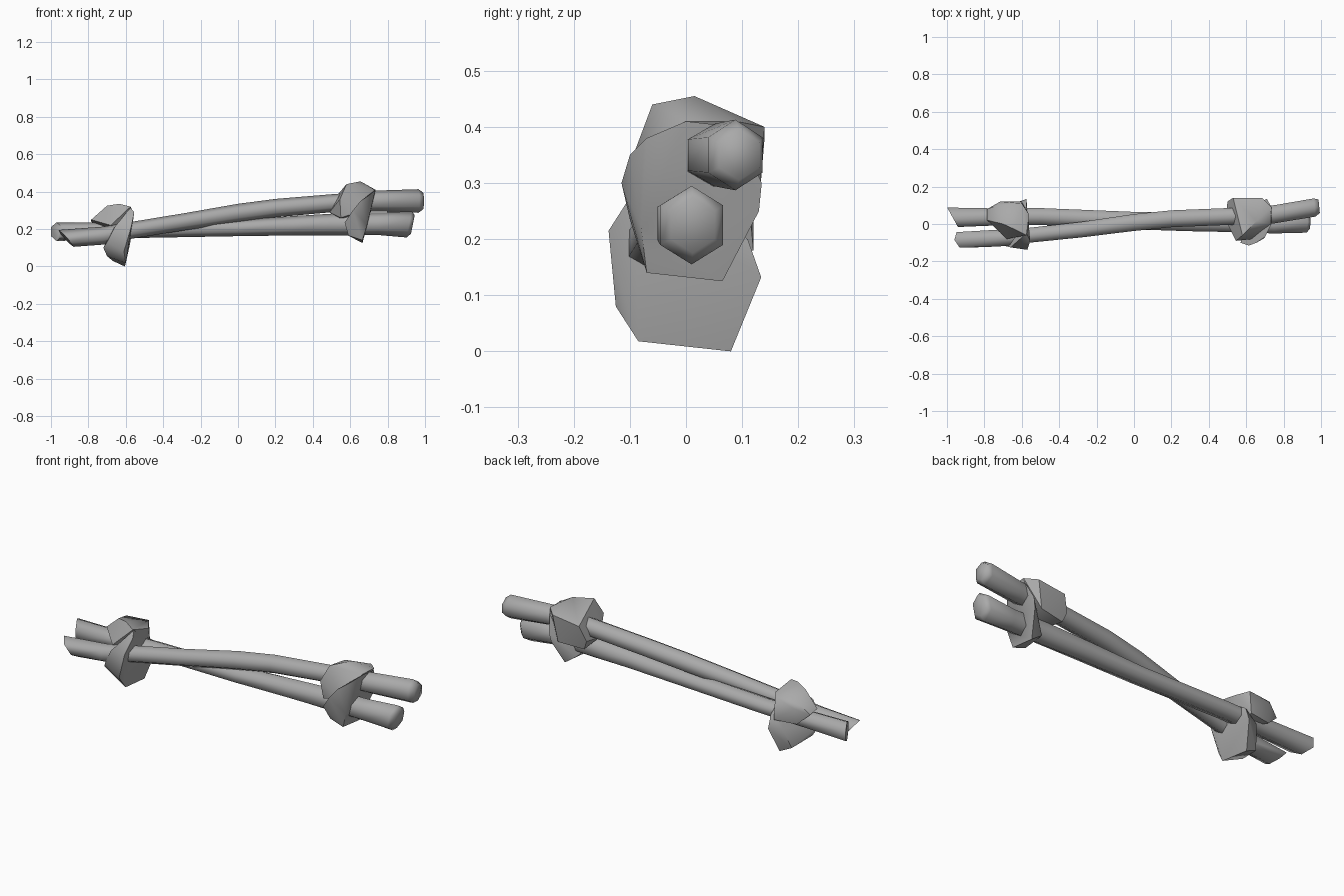
import bpy, bmesh, math

grey = bpy.data.materials.new("plain grey")
grey.diffuse_color = (0.4, 0.4, 0.4, 1)


def finish(name, bm, angle):
    bmesh.ops.recalc_face_normals(bm, faces=bm.faces)
    me = bpy.data.meshes.new(name)
    bm.to_mesh(me)
    bm.free()
    me.materials.append(grey)
    ob = bpy.data.objects.new(name, me)
    bpy.context.collection.objects.link(ob)
    bpy.ops.object.select_all(action='DESELECT')
    ob.select_set(True)
    bpy.context.view_layer.objects.active = ob
    bpy.ops.object.shade_smooth_by_angle(angle=math.radians(angle))


def strand(name, rings, sides=6):
    """Tube along x; each ring is x, y, z, ry, rz, shear by y, shear by z."""
    bm = bmesh.new()
    loops = []
    for x, y, z, ry, rz, sy, sz in rings:
        loop = []
        for i in range(sides):
            a = 2 * math.pi * i / sides
            dy, dz = ry * math.sin(a), rz * math.cos(a)
            loop.append(bm.verts.new((x + sy * dy + sz * dz, y + dy, z + dz)))
        loops.append(loop)
    for a, b in zip(loops, loops[1:]):
        for i in range(sides):
            j = (i + 1) % sides
            bm.faces.new((a[i], a[j], b[j], b[i]))
    bm.faces.new(loops[0])
    bm.faces.new(loops[-1])
    finish(name, bm, 65)


def lump(name, pts):
    """Faceted knot fold: convex hull of a few corner points."""
    bm = bmesh.new()
    for p in pts:
        bm.verts.new(p)
    r = bmesh.ops.convex_hull(bm, input=bm.verts[:])
    junk = {g for g in r["geom_interior"] + r["geom_unused"]
            if isinstance(g, bmesh.types.BMVert)}
    bmesh.ops.delete(bm, geom=list(junk), context='VERTS')
    finish(name, bm, 40)


# strand that rises from front left to back right
strand("rising_strand", [
    (-0.92, -0.085, 0.150, .048, .045, -.2, -.9),
    (-0.72, -0.075, 0.165, .052, .048, 0, 0),
    (-0.56, -0.060, 0.195, .046, .045, 0, 0),
    (-0.28, -0.030, 0.240, .048, .046, 0, 0),
    (0.00, 0.008, 0.285, .052, .050, 0, 0),
    (0.20, 0.028, 0.312, .052, .049, 0, 0),
    (0.50, 0.040, 0.338, .052, .048, 0, 0),
    (0.75, 0.052, 0.350, .056, .056, 0, 0),
    (0.965, 0.088, 0.350, .056, .063, -.1, 0),
    (0.99, 0.095, 0.350, .042, .045, -.1, 0)])

# lower strand that runs nearly level
strand("level_strand", [
    (-0.97, 0.036, 0.186, .060, .050, -.55, 0),
    (-0.72, 0.038, 0.190, .052, .046, 0, 0),
    (-0.50, 0.040, 0.195, .052, .042, 0, 0),
    (0.00, 0.018, 0.205, .054, .043, 0, 0),
    (0.30, 0.010, 0.218, .056, .052, 0, 0),
    (0.55, 0.005, 0.225, .056, .060, 0, 0),
    (0.75, -0.002, 0.228, .056, .060, 0, 0),
    (0.915, 0.010, 0.225, .065, .070, 0, .2),
    (0.935, 0.012, 0.225, .045, .050, 0, .2)])

# right knot: upper fold and front band
lump("right_knot_fold", [
    (.49, .02, .29), (.50, .12, .30), (.55, -.07, .26), (.545, -.09, .36),
    (.58, -.06, .44), (.655, .015, .455), (.735, .09, .41), (.73, 0, .41),
    (.685, .14, .40), (.53, .14, .38), (.66, .13, .26), (.52, .11, .25),
    (.64, -.08, .29)])
lump("right_knot_band", [
    (.735, 0, .41), (.70, -.07, .38), (.655, -.10, .35), (.615, -.115, .30),
    (.57, -.10, .235), (.59, -.07, .165), (.665, -.07, .14),
    (.665, .065, .125), (.69, -.08, .22), (.70, .13, .25), (.60, .06, .17),
    (.735, .09, .40), (.71, .135, .30)])

# left knot: upper fold and front band
lump("left_knot_fold", [
    (-.785, .08, .24), (-.785, .02, .25), (-.715, .12, .27), (-.725, .10, .295),
    (-.70, 0, .325), (-.635, -.03, .335), (-.575, -.06, .32), (-.60, .11, .30),
    (-.56, .05, .29), (-.60, 0, .15), (-.72, .10, .18), (-.60, .12, .18),
    (-.68, -.08, .22)])
lump("left_knot_band", [
    (-.555, -.09, .29), (-.575, -.05, .315), (-.57, -.138, .215),
    (-.66, -.125, .21), (-.70, -.115, .13), (-.72, -.09, .10),
    (-.70, -.06, .055), (-.61, -.125, .08), (-.60, -.085, .018),
    (-.605, .08, 0), (-.575, .134, .132), (-.67, .07, .03),
    (-.64, .11, .14), (-.575, .11, .20)])
